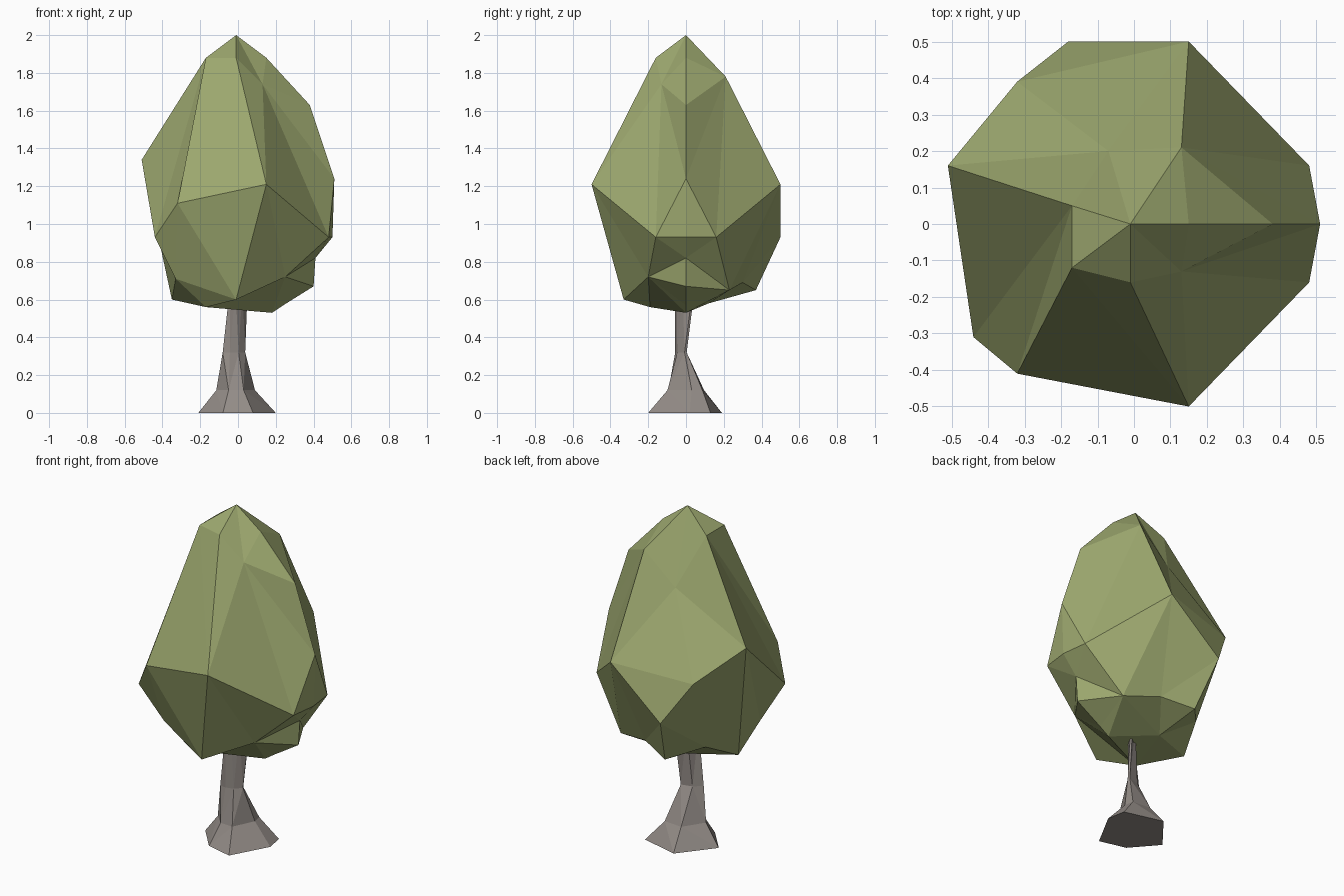
import bpy
import bmesh
from mathutils import Vector

if "Cube" in bpy.data.objects:
    bpy.data.objects.remove(bpy.data.objects["Cube"], do_unlink=True)


def flat_material(name, rgb):
    mat = bpy.data.materials.new(name)
    mat.use_nodes = True
    color = (*rgb, 1.0)
    mat.diffuse_color = color
    bsdf = mat.node_tree.nodes["Principled BSDF"]
    bsdf.inputs["Base Color"].default_value = color
    bsdf.inputs["Roughness"].default_value = 0.9
    return mat


def finish(bm, name, mat):
    bmesh.ops.recalc_face_normals(bm, faces=bm.faces[:])
    mesh = bpy.data.meshes.new(name)
    bm.to_mesh(mesh)
    bm.free()
    mesh.materials.append(mat)
    obj = bpy.data.objects.new(name, mesh)
    bpy.context.collection.objects.link(obj)
    return obj


def build_trunk(mat):
    # Uneven six-sided foot, repeated as shrinking, slanting rings up the trunk
    foot = [(.08, -.2), (.2, .02), (.18, .13), (-.05, .19), (-.21, -.01), (-.08, -.16)]
    # Each ring: scale x, scale y, slant, centre x, centre y, height
    rings = [(1, 1, 0, 0, 0, 0), (.5, .53, .1, -.01, 0, .12),
             (.29, .12, .1, -.02, -.03, .32), (.23, .13, .22, .005, -.01, .66)]
    bm = bmesh.new()
    loops = [[bm.verts.new((x * sx + cx, y * sy + x * slant + cy, z)) for x, y in foot]
             for sx, sy, slant, cx, cy, z in rings]
    for low, high in zip(loops, loops[1:]):
        for i in range(len(foot)):
            j = (i + 1) % len(foot)
            bm.faces.new((low[i], low[j], high[j], high[i]))
    bm.faces.new(loops[0][::-1])
    bm.faces.new(loops[-1])
    bmesh.ops.triangulate(bm, faces=[f for f in bm.faces if len(f.verts) == 4])
    return finish(bm, "trunk", mat)


def build_crown(mat):
    # Corners that the facet folds refer to
    shoulder, side, brow = (-.17, -.12, 1.88), (-.51, .16, 1.34), (.38, 0, 1.63)
    cheek, hip, left_rim = (-.44, -.31, .93), (.51, 0, 1.24), (.5, 0, .93)
    front, back = (.15, -.5, 1.21), (.15, .5, 1.21)
    chin, heel = (-.01, -.33, .6), (-.35, .005, .6)
    # Corners of the faceted crown
    tip = [(-.01, 0, 2), (-.01, -.16, 1.88), shoulder, (-.17, .05, 1.88),
           (.13, .21, 1.78), (.15, 0, 1.88), brow]
    belly = [front, (-.32, -.41, 1.11), cheek, side, (-.32, .39, 1.16),
             (-.18, .5, .93), back, (.48, .16, .93), hip, (.48, -.16, .93)]
    # Dented corners: pushed out by a factor for the hull, then pulled back in
    dents = [(left_rim, 1.05), ((.41, 0, .82), 1.25), ((.4, 0, .67), 1.05),
             ((.25, -.2, .72), 1.25), ((.27, .23, .65), 1.15), ((.24, 0, .57), 1.1),
             ((.06, .3, .69), 1.2), ((-.27, .2, .7), 1.2), ((-.33, -.23, .71), 1.12),
             ((-.17, -.19, .56), 1.1), ((-.07, .2, 1.6), 1.2), ((.13, -.13, 1.74), 1.15),
             ((.18, 0, .53), 1.05), ((-.08, .12, .58), 1.15)]
    pushes = {p: 1 for p in tip + belly + [chin, heel, (-.12, .37, .65)]}
    pushes.update(dents)
    centre = Vector((0, 0, 1.1))
    bm = bmesh.new()
    corners = {p: bm.verts.new(centre + (Vector(p) - centre) * push)
               for p, push in pushes.items()}
    bmesh.ops.convex_hull(bm, input=bm.verts[:])
    for p, vert in corners.items():
        vert.co = p
    # Turn the edges that fold the wrong way across two facets
    folds = [(shoulder, side), (shoulder, cheek), (chin, heel), (cheek, heel)]
    for corner in (front, back):
        folds += [(corner, brow), (corner, hip), (corner, left_rim)]
    for a, b in folds:
        edge = bm.edges.get((corners[a], corners[b]))
        if edge:
            bmesh.ops.rotate_edges(bm, edges=[edge])
    loose = [v for v in bm.verts if not v.link_faces]
    bmesh.ops.delete(bm, geom=loose, context="VERTS")
    return finish(bm, "crown", mat)


build_trunk(flat_material("bark grey", (.29, .26, .24)))
build_crown(flat_material("leaf green", (.335, .39, .158)))
